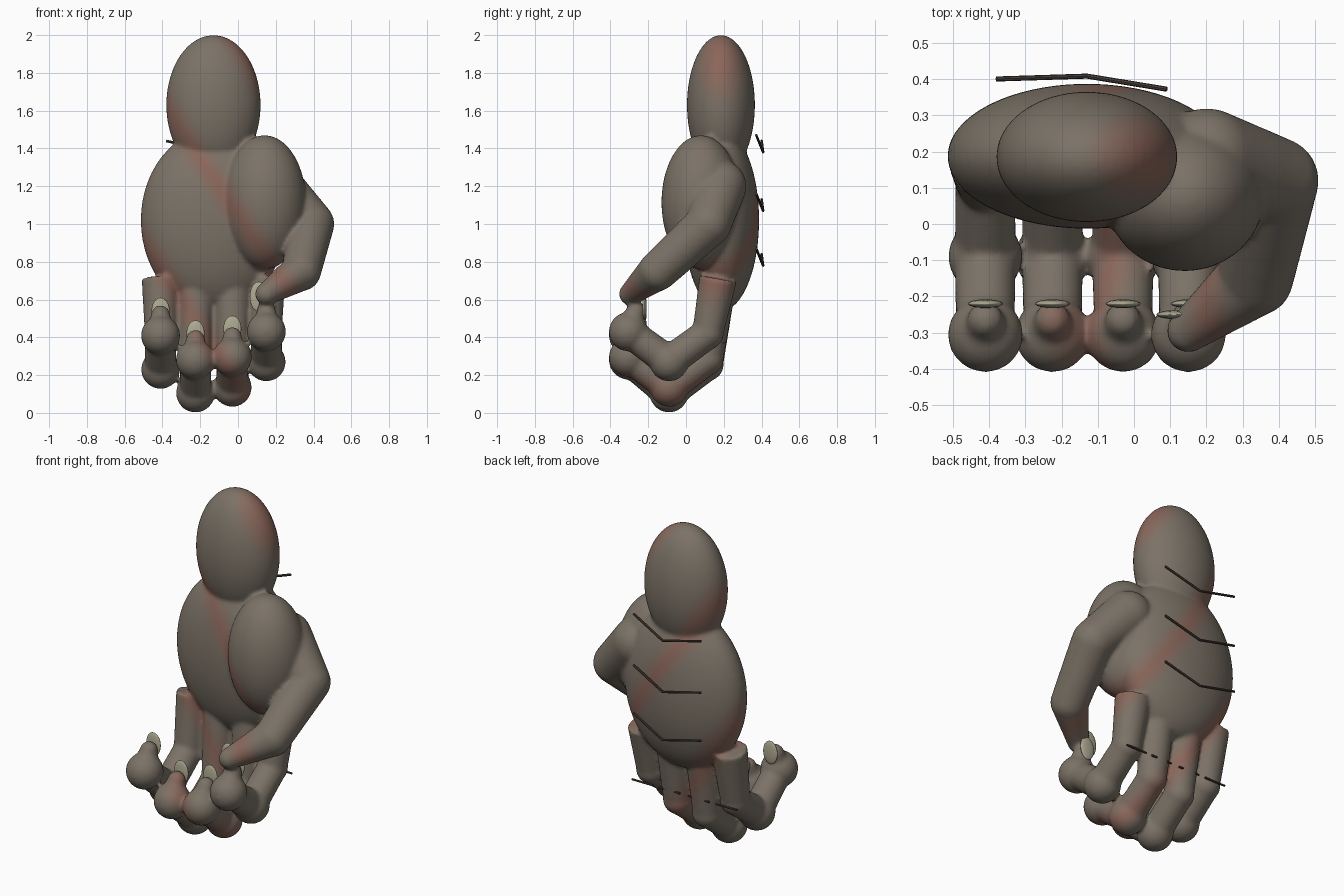
import bpy, bmesh, math
from mathutils import Vector, Matrix

if "Cube" in bpy.data.objects:
    bpy.data.objects.remove(bpy.data.objects["Cube"])


def material(name, color):
    m = bpy.data.materials.new(name)
    m.diffuse_color = (*color, 1)
    m.use_nodes = True
    m.node_tree.nodes["Principled BSDF"].inputs["Base Color"].default_value = m.diffuse_color
    return m


def new_object(name, bm, mat=None):
    me = bpy.data.meshes.new(name)
    bm.to_mesh(me)
    bm.free()
    ob = bpy.data.objects.new(name, me)
    bpy.context.collection.objects.link(ob)
    if mat:
        me.materials.append(mat)
    return ob


def smooth(ob, angle):
    bpy.ops.object.select_all(action='DESELECT')
    ob.select_set(True)
    bpy.context.view_layer.objects.active = ob
    bpy.ops.object.shade_smooth_by_angle(angle=math.radians(angle))


def ellipsoid(bm, c, r, seg=40):
    bmesh.ops.create_uvsphere(bm, u_segments=seg, v_segments=seg // 2, radius=1,
                              matrix=Matrix.Translation(c) @ Matrix.Diagonal((*r, 1)))


def rod(bm, a, b, ra, rb, seg=28):
    a, b = Vector(a), Vector(b)
    d = b - a
    rot = d.to_track_quat('Z', 'Y').to_matrix().to_4x4()
    bmesh.ops.create_cone(bm, cap_ends=True, segments=seg, radius1=ra, radius2=rb,
                          depth=d.length, matrix=Matrix.Translation((a + b) / 2) @ rot)


bm = bmesh.new()
# wrist, palm and thumb pad
ellipsoid(bm, (-0.13, 0.185, 1.63), (0.25, 0.18, 0.37), 56)
ellipsoid(bm, (-0.13, 0.187, 1.02), (0.385, 0.2, 0.48), 56)
ellipsoid(bm, (0.14, 0.08, 1.115), (0.22, 0.21, 0.355), 56)

# thumb
thumb = [((0.2, 0.18, 1.2), 0.14), ((0.39, 0.12, 1.0), 0.12),
         ((0.335, -0.15, 0.75), 0.105), ((0.15, -0.295, 0.63), 0.06)]
for (a, ra), (b, rb) in zip(thumb, thumb[1:]):
    rod(bm, a, b, ra, rb)
for p, r in thumb:
    ellipsoid(bm, p, (r, r, r), 28)

# fingers: x, height of lower knuckle, height of end ball, height of nail
fingers = [(-0.41, 0.23, 0.41, 0.54), (-0.225, 0.105, 0.28, 0.42),
           (-0.03, 0.135, 0.295, 0.445), (0.15, 0.27, 0.43, 0.56)]
for x, zk, zb, zn in fingers:
    zm = zk + 0.15
    path = [((x, 0.17, 0.71), 0.1), ((x, 0.115, zm), 0.082),
            ((x, -0.09, zk), 0.085), ((x, -0.305, zb), 0.08), ((x, -0.265, zb + 0.11), 0.05)]
    for (a, ra), (b, rb) in zip(path, path[1:]):
        rod(bm, a, b, ra, rb)
    for (p, _), r in zip(path[1:], (0.085, 0.103, 0.104, 0.05)):
        ellipsoid(bm, p, (r, r, r), 28)
hand = new_object("hand", bm)

# fuse the parts into one skin
bpy.context.view_layer.objects.active = hand
mod = hand.modifiers.new("fuse", 'REMESH')
mod.mode = 'VOXEL'
mod.voxel_size = 0.012
mod = hand.modifiers.new("soften", 'SMOOTH')
mod.factor = 0.5
mod.iterations = 5
for m in list(hand.modifiers):
    bpy.ops.object.modifier_apply(modifier=m.name)

# diagonal reddish streaks in soft steps
skin, red, steps = Vector((0.2, 0.17, 0.135)), Vector((0.26, 0.13, 0.1)), 8
for i in range(steps):
    hand.data.materials.append(material(f"skin_{i}", skin.lerp(red, i / (steps - 1))))
for f in hand.data.polygons:
    u = f.center.z + 1.5 * f.center.x - 0.15
    d = abs((u + 0.45) % 0.9 - 0.45)
    f.material_index = round((steps - 1) * max(0, 1 - d / 0.16))
smooth(hand, 60)

# nails
nail_mat = material("nail", (0.42, 0.4, 0.29))
nails = [((x, -0.22, zn), (0.048, 0.012, 0.07)) for x, _, _, zn in fingers]
nails.append(((0.11, -0.25, 0.615), (0.048, 0.012, 0.08)))
for i, (c, r) in enumerate(nails):
    bm = bmesh.new()
    ellipsoid(bm, c, r, 24)
    smooth(new_object(f"nail_{i}", bm, nail_mat), 60)

# stitched ridges across the back
dark = material("dark_ridge", (0.07, 0.05, 0.04))
for i, z in enumerate((1.38, 1.07, 0.78)):
    bm = bmesh.new()
    mid = (-0.13, 0.408, z)
    rod(bm, (0.09, 0.372, z + 0.09), mid, 0.007, 0.007, 8)
    rod(bm, mid, (-0.38, 0.4, z + 0.06), 0.007, 0.007, 8)
    new_object(f"back_ridge_{i}", bm, dark)

# creases on the back of each finger
for i, (x, *_) in enumerate(fingers):
    bm = bmesh.new()
    rod(bm, (x - 0.07, 0.2, 0.37), (x + 0.07, 0.2, 0.37), 0.006, 0.006, 8)
    new_object(f"finger_crease_{i}", bm, dark)
